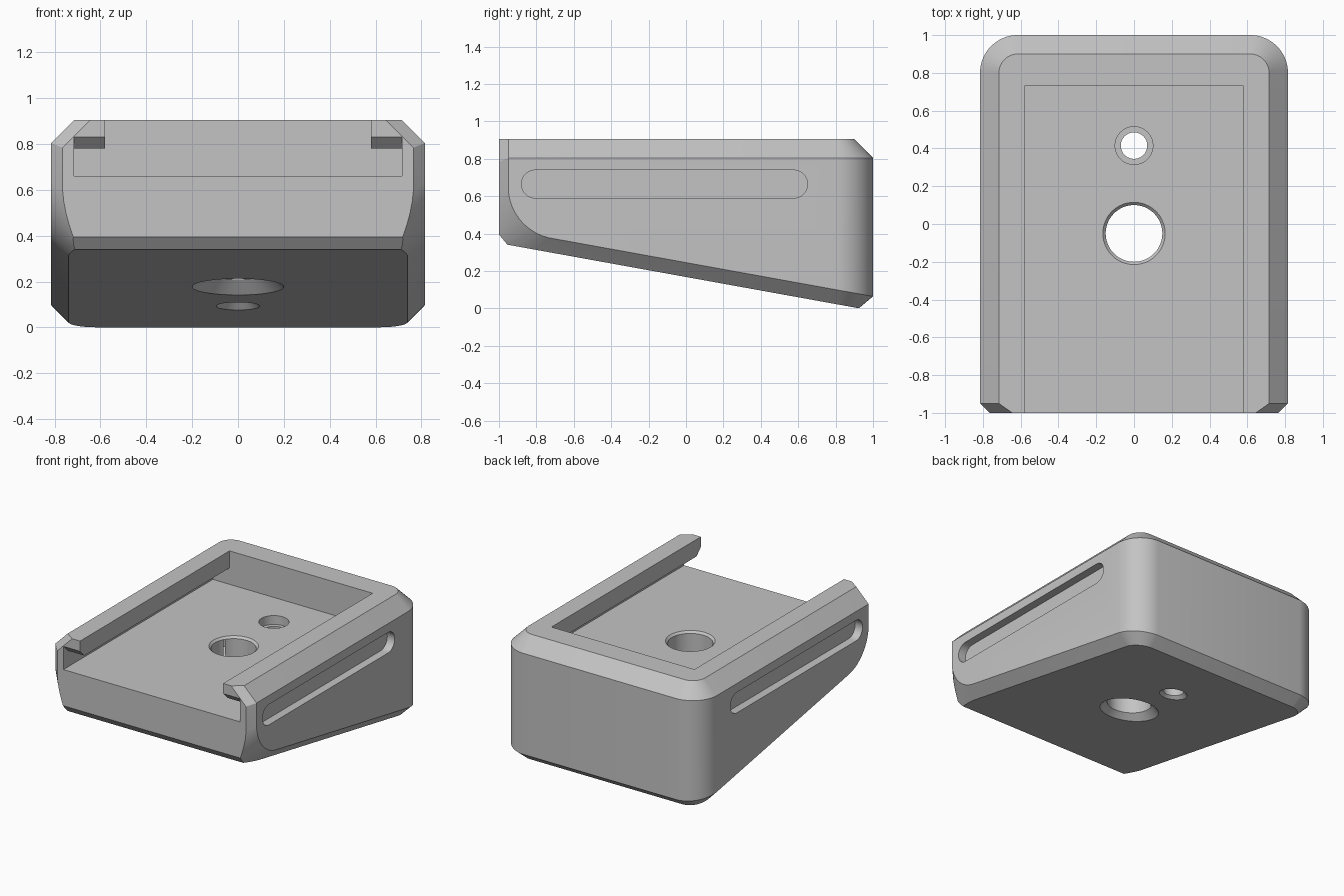
import bpy, bmesh
from math import pi, sin, cos, radians
from mathutils import Vector, Matrix

if "Cube" in bpy.data.objects:
    bpy.data.objects.remove(bpy.data.objects["Cube"])

HALF_W, TOP, CORNER = 0.815, 0.905, 0.2
EDGE = 0.077                                  # height of the lower bevel
UP = Vector((0, 0, 1))
DOWN = Vector((0, -0.34, -1.88)).normalized()  # normal of the sloping underside


def underside(y):
    return 0.34 - 0.34 / 1.88 * (y + 0.95)


def new_object(name, bm):
    bmesh.ops.recalc_face_normals(bm, faces=bm.faces)
    mesh = bpy.data.meshes.new(name)
    bm.to_mesh(mesh)
    bm.free()
    obj = bpy.data.objects.new(name, mesh)
    bpy.context.collection.objects.link(obj)
    return obj


def clip(bm, point, normal):
    """Slice away everything beyond a plane and cap the cut."""
    bmesh.ops.bisect_plane(bm, geom=bm.verts[:] + bm.edges[:] + bm.faces[:], dist=1e-5,
                           plane_co=point, plane_no=Vector(normal).normalized(), clear_outer=True)
    bmesh.ops.holes_fill(bm, edges=[e for e in bm.edges if e.is_boundary], sides=0)


def prism(name, outline, x0, x1):
    """Extrude a (y, z) outline along x."""
    bm = bmesh.new()
    face = bm.faces.new([bm.verts.new((x0, y, z)) for y, z in outline])
    side = bmesh.ops.extrude_face_region(bm, geom=[face])["geom"]
    bmesh.ops.translate(bm, vec=(x1 - x0, 0, 0),
                        verts=[g for g in side if isinstance(g, bmesh.types.BMVert)])
    return new_object(name, bm)


def cone(name, pos, inner, outer, depth, axis=UP):
    """Frustum centred on pos, widening along axis."""
    bm = bmesh.new()
    turn = UP.rotation_difference(axis).to_matrix().to_4x4()
    bmesh.ops.create_cone(bm, cap_ends=True, segments=64, radius1=inner, radius2=outer,
                          depth=depth, matrix=Matrix.Translation(pos) @ turn)
    return new_object(name, bm)


# Solid block, trimmed by planes
bm = bmesh.new()
bmesh.ops.create_cube(bm, size=2)
bmesh.ops.scale(bm, vec=(1, 1, TOP / 2 + 0.1), verts=bm.verts)
bmesh.ops.translate(bm, vec=(0, 0, TOP / 2 - 0.1), verts=bm.verts)
clip(bm, (0, 0, TOP), UP)
clip(bm, (0, 0, underside(0)), DOWN)

# Rounded rear corners, with upper and lower bevels around sides and back
STEPS = 12
rim = []
for s in (1, -1):
    for i in range(STEPS + 1):
        a = i / STEPS * pi / 2
        n = Vector((s * cos(a), sin(a), 0))
        rim.append((Vector((s * (HALF_W - CORNER), 1 - CORNER, 0)) + n * CORNER, n))
for p, n in rim:
    clip(bm, p, n)
for p, n in rim:
    clip(bm, (p.x, p.y, TOP - 0.1), n + UP)
    clip(bm, (p.x, p.y, underside(p.y) + EDGE), n + DOWN)

# Front bevels: lower lip, beside the rails, and the curved sweep to the underside
clip(bm, (0, -1, 0.395), (0, -0.06, -0.05))
R = 0.28
cy = -0.95 + R
cz = underside(cy + R * DOWN.y) + EDGE - R * DOWN.z
for s in (1, -1):
    clip(bm, (s * HALF_W, -0.95, TOP - 0.1), Vector((s, 0, 1)).normalized() + Vector((0, -1, 0)))
    for i in range(STEPS + 1):
        t = i / STEPS
        a = t * radians(79.75)
        u = Vector((0, -cos(a), -sin(a)))
        p = Vector((s * HALF_W, cy, cz)) + u * R
        clip(bm, p, Vector((s, 0, 0)) + u * (1 - 0.3 * sin(pi * t)))

# Clean hull of the trimmed block
hull = bmesh.new()
for v in bm.verts:
    hull.verts.new(v.co)
bm.free()
bmesh.ops.remove_doubles(hull, verts=hull.verts, dist=0.0005)
bmesh.ops.convex_hull(hull, input=hull.verts)
bmesh.ops.delete(hull, geom=[v for v in hull.verts if not v.link_faces], context='VERTS')
bmesh.ops.dissolve_limit(hull, angle_limit=0.01, verts=hull.verts, edges=hull.edges)
body = new_object("base_block", hull)

# Cutters: open bay and the undercut groove with a flared entry
FLOOR, BACK = 0.66, 0.73
cutters = [
    prism("groove_cutter", [(-1.1, FLOOR), (BACK, FLOOR), (BACK, 0.78), (-0.95, 0.78), (-1.1, 0.93)],
          -0.715, 0.715),
    prism("bay_cutter", [(-1.1, 0.7), (BACK, 0.7), (BACK, 1.1), (-1.1, 1.1)], -0.58, 0.58),
]

# Cutters: large hole with eased rim, small hole with counterbore, both countersunk below
for label, y, r, sink, depth in (("large", -0.05, 0.15, 0.2, 0.06), ("small", 0.415, 0.07, 0.095, 0.035)):
    cutters.append(cone(label + "_hole_cutter", (0, y, 0.4), r, r, 1.0))
    cutters.append(cone(label + "_sink_cutter", (0, y, underside(y)), sink - depth, sink + depth,
                        2 * depth, DOWN))
cutters.append(cone("large_rim_cutter", (0, -0.05, FLOOR), 0.145, 0.185, 0.04))
cutters.append(cone("counterbore_cutter", (0, 0.415, FLOOR), 0.1, 0.1, 0.13))

# Cutters: round-ended side slots
slot = []
for y, start in ((0.575, -pi / 2), (-0.805, pi / 2)):
    for i in range(17):
        a = start + pi * i / 16
        slot.append((y + 0.075 * cos(a), 0.665 + 0.075 * sin(a)))
for label, s in (("left", 1), ("right", -1)):
    cutters.append(prism(label + "_slot_cutter", slot, s * (HALF_W - 0.06), s * 1.0))

# Carve the block
for c in cutters:
    c.hide_render = True
    mod = body.modifiers.new(c.name, 'BOOLEAN')
    mod.operation, mod.solver, mod.object = 'DIFFERENCE', 'EXACT', c
bpy.context.view_layer.update()
carved = bpy.data.meshes.new_from_object(body.evaluated_get(bpy.context.evaluated_depsgraph_get()))
body.modifiers.clear()
body.data = carved
for c in cutters:
    bpy.data.objects.remove(c)

# Single grey finish
grey = bpy.data.materials.new("plain_grey")
grey.use_nodes = True
colour = (0.55, 0.55, 0.55, 1)
grey.diffuse_color = colour
grey.node_tree.nodes["Principled BSDF"].inputs["Base Color"].default_value = colour
carved.materials.clear()
carved.materials.append(grey)

bpy.ops.object.select_all(action='DESELECT')
body.select_set(True)
bpy.context.view_layer.objects.active = body
bpy.ops.object.shade_smooth_by_angle(angle=radians(25))
